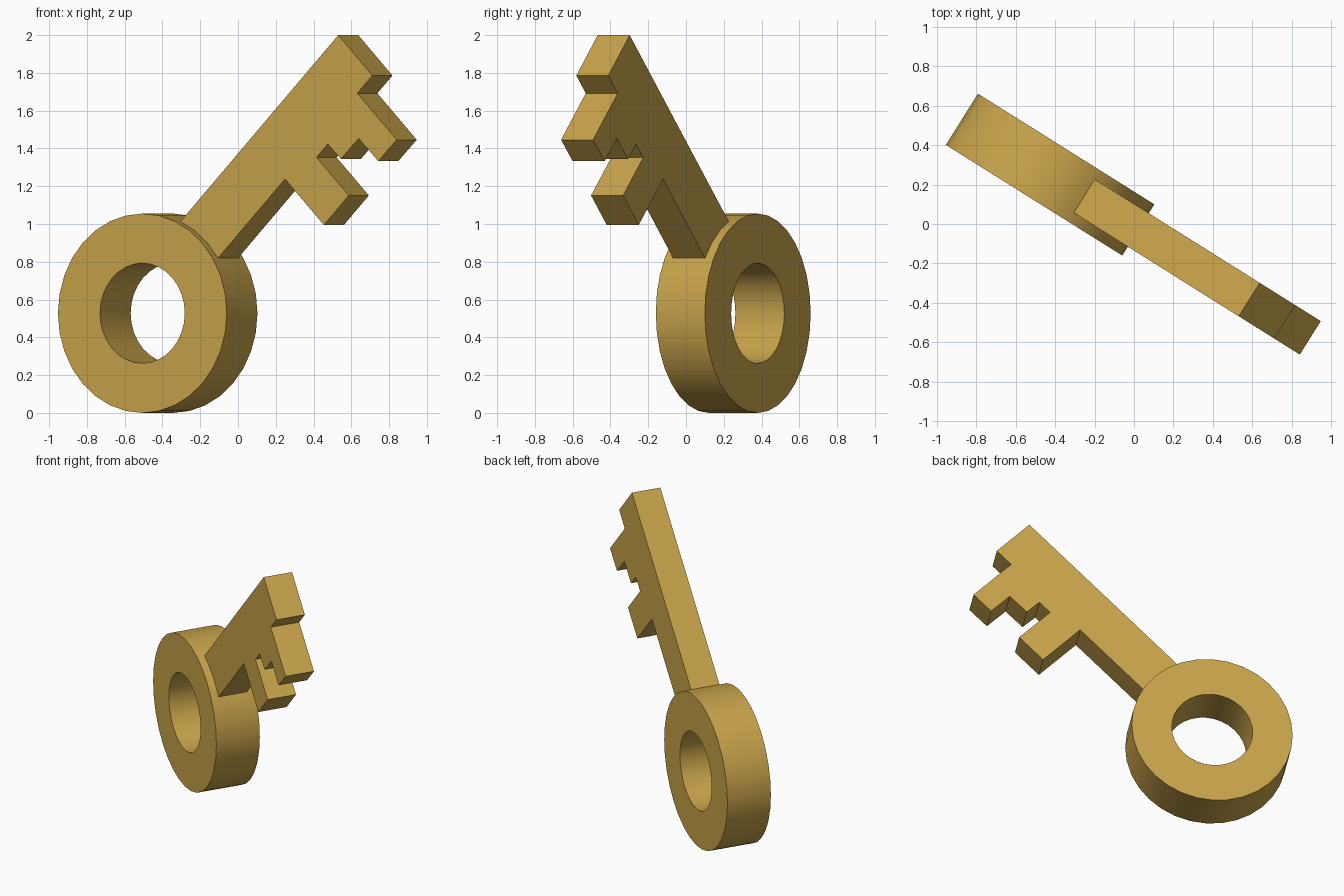
import bpy, bmesh, math
from mathutils import Matrix

if "Cube" in bpy.data.objects:
    bpy.data.objects.remove(bpy.data.objects["Cube"])

TURN = math.radians(-32.1)   # key plane turned about z
MID = -0.014                 # mid-plane offset

gold = bpy.data.materials.new("old gold")
gold.diffuse_color = (0.58, 0.37, 0.07, 1)
gold.use_nodes = True
gold.node_tree.nodes["Principled BSDF"].inputs["Base Color"].default_value = gold.diffuse_color


def finish(name, bm):
    bmesh.ops.recalc_face_normals(bm, faces=bm.faces)
    bm.transform(Matrix.Rotation(TURN, 4, 'Z') @ Matrix.Translation((0, MID, 0)))
    me = bpy.data.meshes.new(name)
    bm.to_mesh(me)
    bm.free()
    me.materials.append(gold)
    ob = bpy.data.objects.new(name, me)
    bpy.context.collection.objects.link(ob)
    return ob


# ring bow: rectangular section revolved around the thickness axis
R_OUT, R_IN, HALF, SEG = 0.5275, 0.265, 0.153, 32
bm = bmesh.new()
loops = []
for r, y in ((R_OUT, -HALF), (R_OUT, HALF), (R_IN, HALF), (R_IN, -HALF)):
    loops.append([bm.verts.new((-0.493 + r * math.cos(2 * math.pi * i / SEG), y,
                                R_OUT + r * math.sin(2 * math.pi * i / SEG)))
                  for i in range(SEG)])
for k in range(4):
    a, b = loops[k], loops[(k + 1) % 4]
    for i in range(SEG):
        j = (i + 1) % SEG
        bm.faces.new((a[i], a[j], b[j], b[i]))
ring = finish("ring_bow", bm)
bpy.context.view_layer.objects.active = ring
ring.select_set(True)
bpy.ops.object.shade_smooth_by_angle(angle=math.radians(35))

# shaft and teeth: one profile, extruded
profile = [(-0.382, 0.92), (0.698, 2.0), (0.911, 1.786), (0.817, 1.692),
           (1.063, 1.446), (0.948, 1.333), (0.826, 1.453), (0.714, 1.345),
           (0.632, 1.423), (0.562, 1.353), (0.764, 1.151), (0.608, 0.995),
           (0.365, 1.238), (-0.146, 0.727)]
bm = bmesh.new()
face = bm.faces.new([bm.verts.new((u, -0.1, z)) for u, z in profile])
ext = bmesh.ops.extrude_face_region(bm, geom=[face], use_keep_orig=True)
bmesh.ops.translate(bm, vec=(0, 0.2, 0),
                    verts=[g for g in ext["geom"] if isinstance(g, bmesh.types.BMVert)])
finish("shaft_and_teeth", bm)
